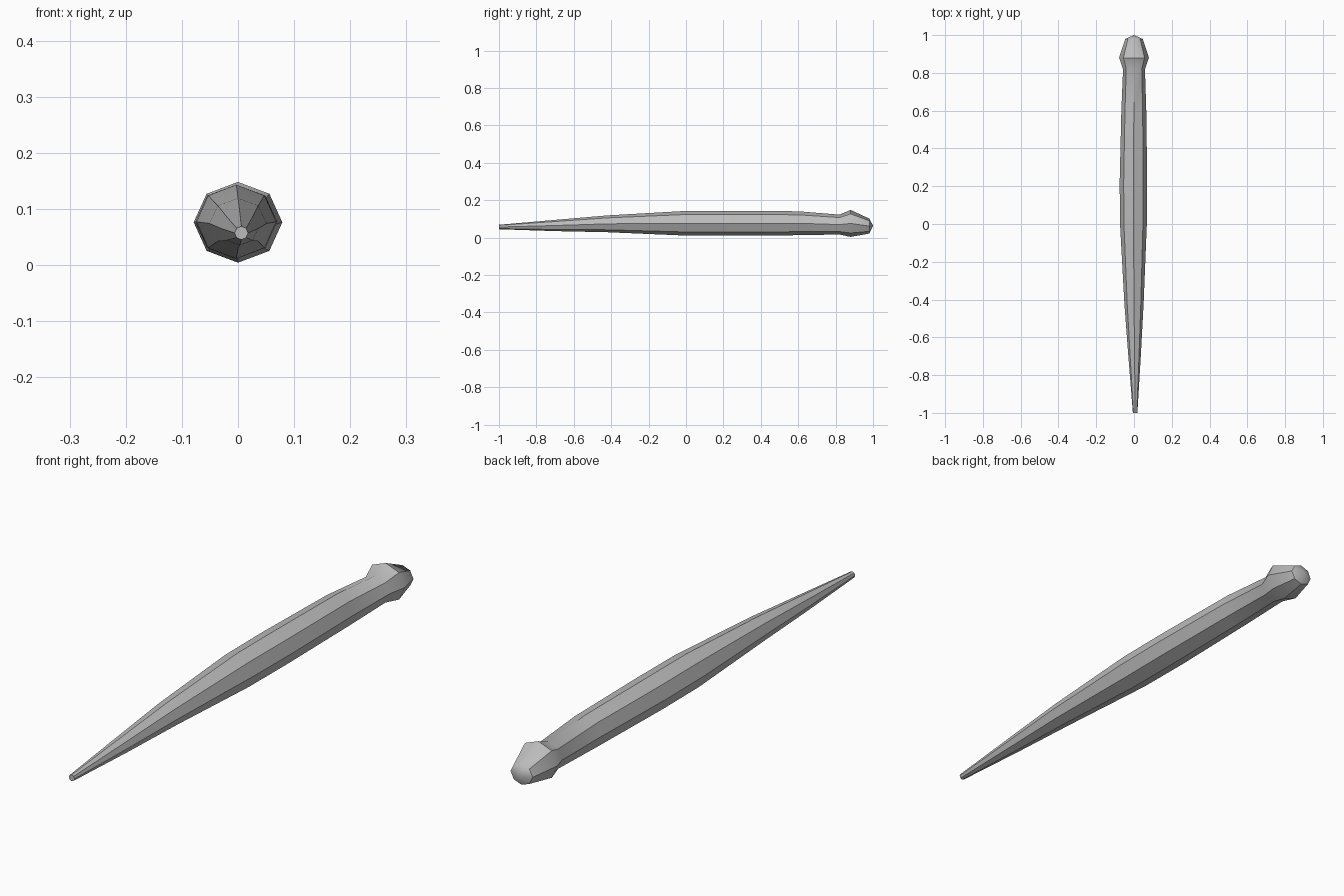
import bpy, bmesh, math

if "Cube" in bpy.data.objects:
    bpy.data.objects.remove(bpy.data.objects["Cube"])

grey = bpy.data.materials.new("grey")
grey.diffuse_color = (0.5, 0.5, 0.5, 1)
grey.use_nodes = True
grey.node_tree.nodes["Principled BSDF"].inputs["Base Color"].default_value = grey.diffuse_color

SIDES = 8
# rings along the length: y, centre x, centre z, half width, half height
RINGS = [
    (-1.00, 0.006, 0.057, 0.012, 0.012),
    (-0.70, 0.003, 0.065, 0.033, 0.030),
    (-0.42, 0.000, 0.074, 0.051, 0.045),
    (0.00, -0.003, 0.077, 0.071, 0.066),
    (0.22, -0.003, 0.077, 0.073, 0.066),
    (0.60, -0.001, 0.077, 0.066, 0.064),
    (0.82, 0.000, 0.070, 0.058, 0.053),
    (0.88, 0.000, 0.076, 0.079, 0.072),
    (0.98, 0.000, 0.062, 0.046, 0.040),
]

# tapered eight-sided shaft with a rounded knob at the back
bm = bmesh.new()
loops = []
for y, cx, cz, rx, rz in RINGS:
    angles = [math.tau * i / SIDES for i in range(SIDES)]
    loops.append([bm.verts.new((cx + rx * math.sin(a), y, cz + rz * math.cos(a)))
                  for a in angles])
for a, b in zip(loops, loops[1:]):
    for i in range(SIDES):
        j = (i + 1) % SIDES
        bm.faces.new((a[i], a[j], b[j], b[i]))

# flat point at the front, shallow cone on the knob
bm.faces.new(loops[0])
tip = bm.verts.new((0, 1.0, 0.064))
for i in range(SIDES):
    bm.faces.new((loops[-1][i], loops[-1][(i + 1) % SIDES], tip))
bmesh.ops.recalc_face_normals(bm, faces=bm.faces)

mesh = bpy.data.meshes.new("tapered_spike")
bm.to_mesh(mesh)
bm.free()
mesh.materials.append(grey)
spike = bpy.data.objects.new("tapered_spike", mesh)
bpy.context.collection.objects.link(spike)
bpy.context.view_layer.objects.active = spike
spike.select_set(True)
bpy.ops.object.shade_smooth_by_angle(angle=math.radians(40))
